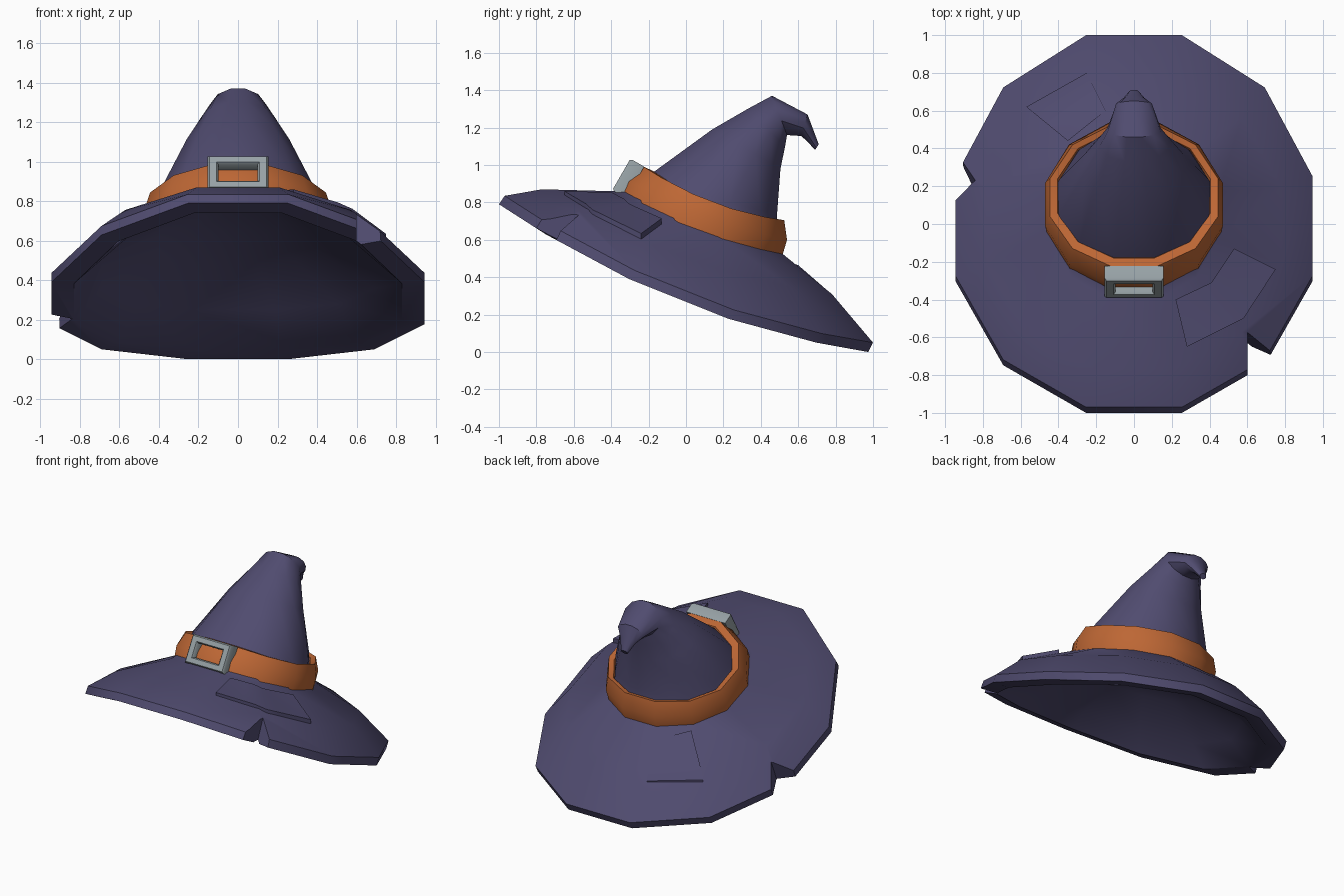
import bpy, bmesh, math
from mathutils import Vector, Matrix
from mathutils.bvhtree import BVHTree

if "Cube" in bpy.data.objects:
    bpy.data.objects.remove(bpy.data.objects["Cube"])

SIDES = 12
FLAT = 1 / math.cos(math.pi / SIDES)


def material(name, rgb):
    m = bpy.data.materials.new(name)
    m.diffuse_color = (*rgb, 1)
    m.use_nodes = True
    m.node_tree.nodes["Principled BSDF"].inputs["Base Color"].default_value = m.diffuse_color
    return m


purple = material("purple_cloth", (0.08, 0.071, 0.16))
orange = material("orange_ribbon", (0.51, 0.135, 0.035))
silver = material("grey_metal", (0.31, 0.36, 0.38))


def finish(bm, name, mat, angle=40):
    bmesh.ops.recalc_face_normals(bm, faces=bm.faces)
    me = bpy.data.meshes.new(name)
    bm.to_mesh(me)
    bm.free()
    ob = bpy.data.objects.new(name, me)
    bpy.context.collection.objects.link(ob)
    me.materials.append(mat)
    smooth(ob, angle)
    return ob


def smooth(ob, angle):
    bpy.ops.object.select_all(action='DESELECT')
    ob.select_set(True)
    bpy.context.view_layer.objects.active = ob
    bpy.ops.object.shade_smooth_by_angle(angle=math.radians(angle))


def ring(bm, front, back, half_width, sag=0.0):
    """Tilted twelve-sided ring from its front and back (y, z) points; sides droop by sag."""
    out = []
    for i in range(SIDES):
        a = (i + 0.5) * 2 * math.pi / SIDES
        t = math.cos(a) * FLAT
        droop = sag * (t * t - 1)
        y = (front[0] + back[0]) / 2 + t * (back[0] - front[0]) / 2 + 0.23 * droop
        z = (front[1] + back[1]) / 2 + t * (back[1] - front[1]) / 2 + droop
        out.append(bm.verts.new((half_width * math.sin(a) * FLAT, y, z)))
    return out


def loft(bm, rings, closed=False):
    n = len(rings[0])
    pairs = list(zip(rings, rings[1:])) + ([(rings[-1], rings[0])] if closed else [])
    for r, s in pairs:
        for i in range(n):
            j = (i + 1) % n
            bm.faces.new((r[i], r[j], s[j], s[i]))


# Hat body: domed underside, rim, brim top, cone and hooked tip
bm = bmesh.new()
body = [
    ((-0.13, 0.775), (0.24, 0.61), 0.20, 0.01),
    ((-0.36, 0.785), (0.43, 0.47), 0.40, 0.03),
    ((-0.73, 0.775), (0.70, 0.25), 0.69, 0.09),
    ((-0.90, 0.74), (0.86, 0.045), 0.83, 0.11),
    ((-1.00, 0.79), (0.975, 0.0), 0.945, 0.12),
    ((-0.97, 0.835), (1.0, 0.05), 0.945, 0.12),
    ((-0.77, 0.87), (0.78, 0.31), 0.78, 0.085),
    ((-0.40, 0.86), (0.51, 0.53), 0.45, 0.03),
    ((-0.26, 0.88), (0.49, 0.64), 0.41, 0.03),
    ((-0.19, 0.95), (0.487, 0.74), 0.395, 0.02),
    ((0.14, 1.19), (0.505, 0.98), 0.26, 0),
    ((0.33, 1.30), (0.53, 1.10), 0.185, 0),
    ((0.46, 1.37), (0.54, 1.16), 0.14, 0),
    ((0.65, 1.27), (0.615, 1.155), 0.095, 0),
    ((0.68, 1.19), (0.645, 1.13), 0.055, 0),
    ((0.71, 1.11), (0.69, 1.08), 0.025, 0),
]
rings = [ring(bm, *r) for r in body]
loft(bm, rings)
bm.faces.new(rings[0])
bm.faces.new(rings[-1])
bmesh.ops.recalc_face_normals(bm, faces=bm.faces)
surface = BVHTree.FromBMesh(bm)
hat = finish(bm, "hat_body", purple)

# Torn notches in the brim, cut along the tilted axis of the hat
notches = [
    ([(0.60, -0.57), (0.60, -1.2), (1.2, -1.2), (1.2, -0.88)], 0.74),
    ([(-0.84, 0.21), (-0.965, 0.51), (-1.3, 0.4), (-1.14, 0.0)], 0.30),
]
for k, (outline, level) in enumerate(notches):
    bm = bmesh.new()
    low, high = [[bm.verts.new((x, y + 0.42 * dz, level + dz)) for x, y in outline]
                 for dz in (-0.4, 0.4)]
    loft(bm, [low, high])
    bm.faces.new(low)
    bm.faces.new(high)
    cutter = finish(bm, "notch_cutter_%d" % (k + 1), purple)
    cutter.hide_render = True
    mod = hat.modifiers.new("notch", 'BOOLEAN')
    mod.operation = 'DIFFERENCE'
    mod.solver = 'EXACT'
    mod.object = cutter
    bpy.context.view_layer.objects.active = hat
    bpy.ops.object.modifier_apply(modifier=mod.name)
    bpy.data.objects.remove(cutter)
smooth(hat, 38)


def patch(name, inner, outer, lift_start, lift_end, steps=4):
    """Cloth patch laid over the brim between two (x, y) rails."""
    def along(rail, u):
        u *= len(rail) - 1
        i = min(int(u), len(rail) - 2)
        return Vector(rail[i]).lerp(Vector(rail[i + 1]), u - i)

    bm = bmesh.new()
    cols = steps * (len(inner) - 1)
    layers = []
    for top in (True, False):
        grid = []
        for c in range(cols + 1):
            u = c / cols
            lift = lift_start + (lift_end - lift_start) * u if top else -0.025
            row = []
            for r in range(steps + 1):
                p = along(inner, u).lerp(along(outer, u), r / steps)
                hit = surface.ray_cast(Vector((p.x, p.y, 3)), Vector((0, 0, -1)))[0]
                row.append(bm.verts.new((p.x, p.y, hit.z + lift)))
            grid.append(row)
        for c in range(cols):
            for r in range(steps):
                bm.faces.new((grid[c][r], grid[c + 1][r], grid[c + 1][r + 1], grid[c][r + 1]))
        layers.append(grid)

    # Side walls joining both layers
    def border(g):
        return (g[0][:-1] + [row[-1] for row in g[:-1]]
                + g[-1][:0:-1] + [row[0] for row in g[:0:-1]])
    loft(bm, [border(layers[0]), border(layers[1])])
    return finish(bm, name, purple)


patch("front_patch", [(0.22, -0.40), (0.41, -0.31), (0.53, -0.13)],
      [(0.28, -0.65), (0.58, -0.50), (0.75, -0.24)], 0.02, 0.03)
patch("back_patch", [(-0.35, 0.44), (-0.15, 0.60)],
      [(-0.57, 0.62), (-0.25, 0.80)], 0.014, 0.008)

# Ribbon band around the cone
bm = bmesh.new()
band = [
    ((-0.365, 0.82), (0.515, 0.515), 0.46, 0.04),
    ((-0.32, 0.92), (0.54, 0.60), 0.47, 0.035),
    ((-0.225, 0.99), (0.525, 0.705), 0.445, 0.045),
    ((-0.18, 0.97), (0.495, 0.70), 0.405, 0.045),
    ((-0.17, 0.90), (0.47, 0.62), 0.38, 0.04),
]
loft(bm, [ring(bm, *r) for r in band], closed=True)
finish(bm, "ribbon_band", orange)

# Buckle: bevelled rectangular frame leaning with the band
bm = bmesh.new()
frame = [(0.155, 0.0975, -0.0425), (0.155, 0.0975, 0.03), (0.145, 0.088, 0.0425),
         (0.108, 0.056, 0.0425), (0.098, 0.048, 0.03), (0.098, 0.048, -0.0425)]
loft(bm, [[bm.verts.new((sx * w, sy * h, d)) for sx, sy in
           ((-1, -1), (1, -1), (1, 1), (-1, 1))] for w, h, d in frame], closed=True)
lean = Matrix.Translation((0, -0.309, 0.928)) @ Matrix.Rotation(math.radians(60), 4, 'X')
bmesh.ops.transform(bm, matrix=lean, verts=bm.verts)
finish(bm, "buckle", silver, 50)
